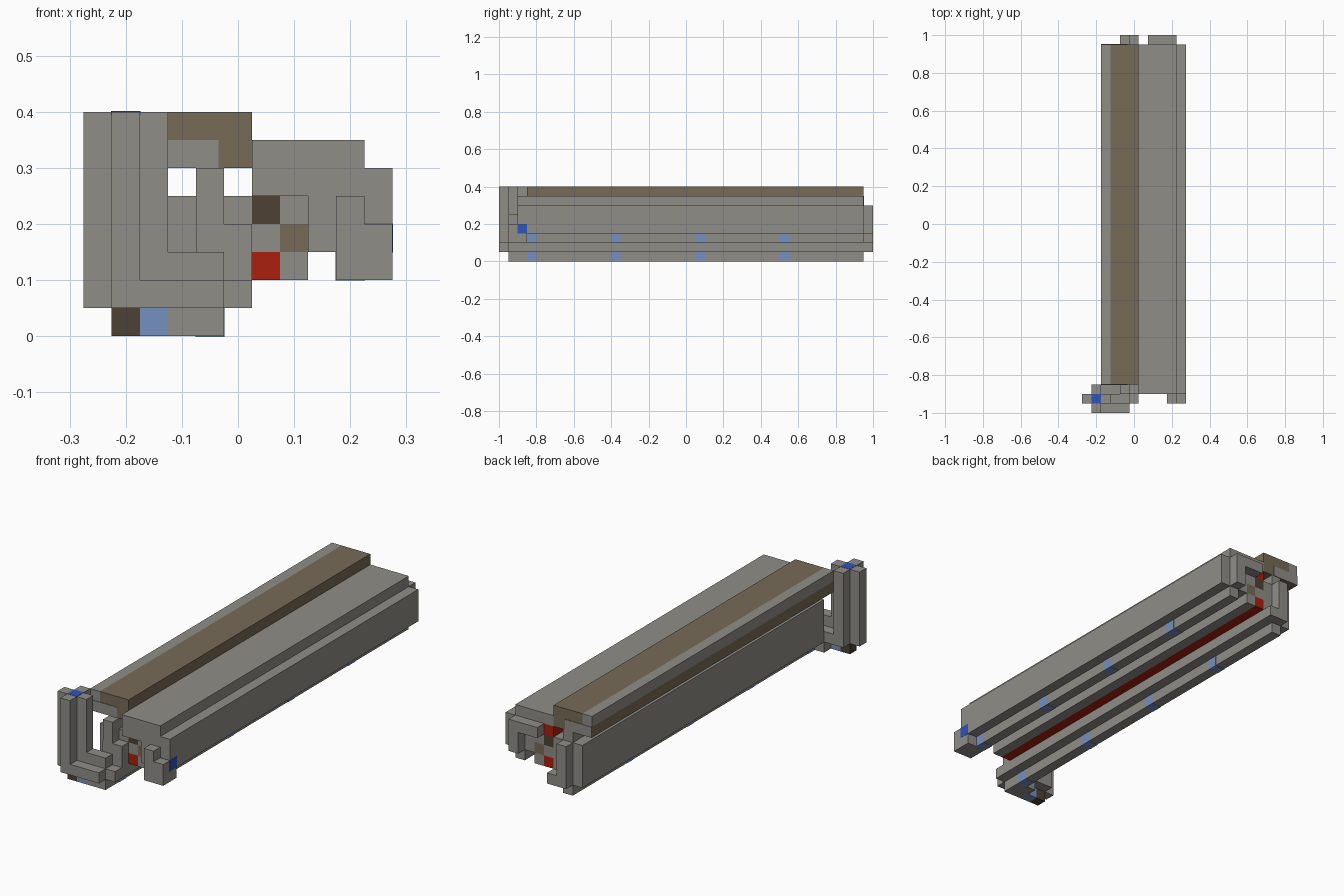
import bpy
import bmesh

cube = bpy.data.objects.get("Cube")
if cube:
    bpy.data.objects.remove(cube, do_unlink=True)

CELL = 0.05          # block size
LEFT, FRONT = -0.275, -1.0
START, END = 3, 39   # block range of the long extruded body


def make_material(name, r, g, b):
    mat = bpy.data.materials.new(name)
    mat.use_nodes = True
    mat.diffuse_color = (r, g, b, 1)
    for node in mat.node_tree.nodes:
        if node.type == 'BSDF_PRINCIPLED':
            node.inputs["Base Color"].default_value = (r, g, b, 1)
            node.inputs["Roughness"].default_value = 0.9
    return mat


gray = make_material("weathered gray", .28, .27, .245)
brown = make_material("dusty brown", .18, .145, .095)
dark = make_material("dark brown", .076, .053, .034)
red = make_material("signal red", .4, .014, .004)
sky = make_material("light blue", .18, .28, .53)
blue = make_material("deep blue", .03, .09, .48)


def block(name, x, y, z, mat, grow=0.0):
    """Box over block ranges x, y, z (start, end), optionally grown a little."""
    bm = bmesh.new()
    bmesh.ops.create_cube(bm, size=1)
    for v in bm.verts:
        pos = []
        for c, span, origin in zip(v.co, (x, y, z), (LEFT, FRONT, 0)):
            edge = span[1] if c > 0 else span[0]
            pos.append(origin + edge * CELL + (grow if c > 0 else -grow))
        v.co = pos
    mesh = bpy.data.meshes.new(name)
    bm.to_mesh(mesh)
    bm.free()
    mesh.materials.append(mat)
    obj = bpy.data.objects.new(name, mesh)
    bpy.context.scene.collection.objects.link(obj)
    return obj


def long_block(name, x, z, mat, start=START):
    return block(name, x, (start, END), z, mat)


# Raised top slab
long_block("slab_gray_edge", (2, 3), (7, 8), gray)
long_block("slab_top", (3, 6), (7, 8), brown)
long_block("slab_underside", (2, 6), (6, 7), brown)
long_block("slab_spine", (4, 5), (5, 6), gray)
for label, y in (("front", START), ("back", END)):
    block("slab_end_plate_" + label, (2, 4.8), (y - .05, y + .05), (6, 7), gray)

# Left long body with stepped underside
long_block("left_body", (3, 6), (1, 5), gray)
long_block("left_bottom_rail", (4, 5), (0, 1), gray)

# Central core with coloured strips
long_block("core_red_bottom", (6, 7), (2, 3), red)
long_block("core_gray_middle", (6, 7), (3, 4), gray)
long_block("core_dark_strip", (6, 7), (4, 5), dark)
long_block("core_red_upper", (6, 7), (5, 6), red)
long_block("core_gray_foot", (7, 8), (2, 3), gray)
long_block("core_brown_strip", (7, 8), (3, 4), brown)
long_block("core_gray_upper", (7, 8), (4, 6), gray)

# Right long body
long_block("right_roof", (6, 10), (6, 7), gray)
long_block("right_inner", (8, 10), (3, 6), gray)
long_block("right_outer_wall", (10, 11), (3, 6), gray)
long_block("right_bottom_rail", (9, 10), (2, 3), gray)

# Evenly spaced blue spots along both bottom rails
for n in range(4):
    y = START + n * 9
    block("left_rail_spot", (4, 5), (y, y + 1), (0, 1), sky, .001)
    block("right_rail_spot", (9, 10), (y, y + 1), (2, 3), sky, .001)

# Cross-shaped front post
block("post_core", (1, 2), (0, 3), (1, 8), gray)
block("post_left_rib", (0, 1), (1, 2), (1, 8), gray)
block("post_right_rib", (2, 3), (1, 2), (2, 8), gray)
block("post_cap_spot", (1, 2), (1, 2), (7.9, 8), blue, .001)

# Foot joining the post to the body
block("foot_front", (2, 5), (0, 1), (1, 2), gray)
block("foot_middle", (2, 6), (1, 3), (1, 2), gray)
block("foot_step", (3, 5), (1, 2), (2, 3), gray)
block("foot_sole_dark", (1, 2), (1, 2), (0, 1), dark)
block("foot_sole_blue", (2, 3), (1, 2), (0, 1), sky)
block("foot_sole_gray", (3, 5), (1, 3), (0, 1), gray)

# Front end of the left body
block("left_end_column", (4, 5), (2, 3), (2, 6), gray)
block("left_end_step", (4, 6), (1.999, 3), (2, 4), gray)

# Front end of the right body
block("right_end_roof", (6, 10), (2, 3), (5, 7), gray)
block("right_end_inner", (8, 9), (2, 3), (3, 5), gray)
block("right_end_outer", (9, 11), (2, 3), (2, 5), gray)
block("right_end_shoulder", (10, 11), (2, 3), (5, 6), gray)
block("right_end_bump_tall", (9, 10), (1, 2), (2, 5), gray)
block("right_end_bump_low", (10, 11), (1, 2), (2, 4), gray)
block("right_end_spot", (10, 11), (2, 3), (3, 4), blue, .001)

# Back end hooks
block("back_hook_top", (7, 10), (END, END + 1), (5, 6), gray)
block("back_hook_leg", (9, 10), (END, END + 1), (3, 5), gray)
block("back_column", (4, 5), (END, END + 1), (1, 5), gray)
block("back_column_foot", (5, 6), (END, END + 1), (1, 2), gray)
